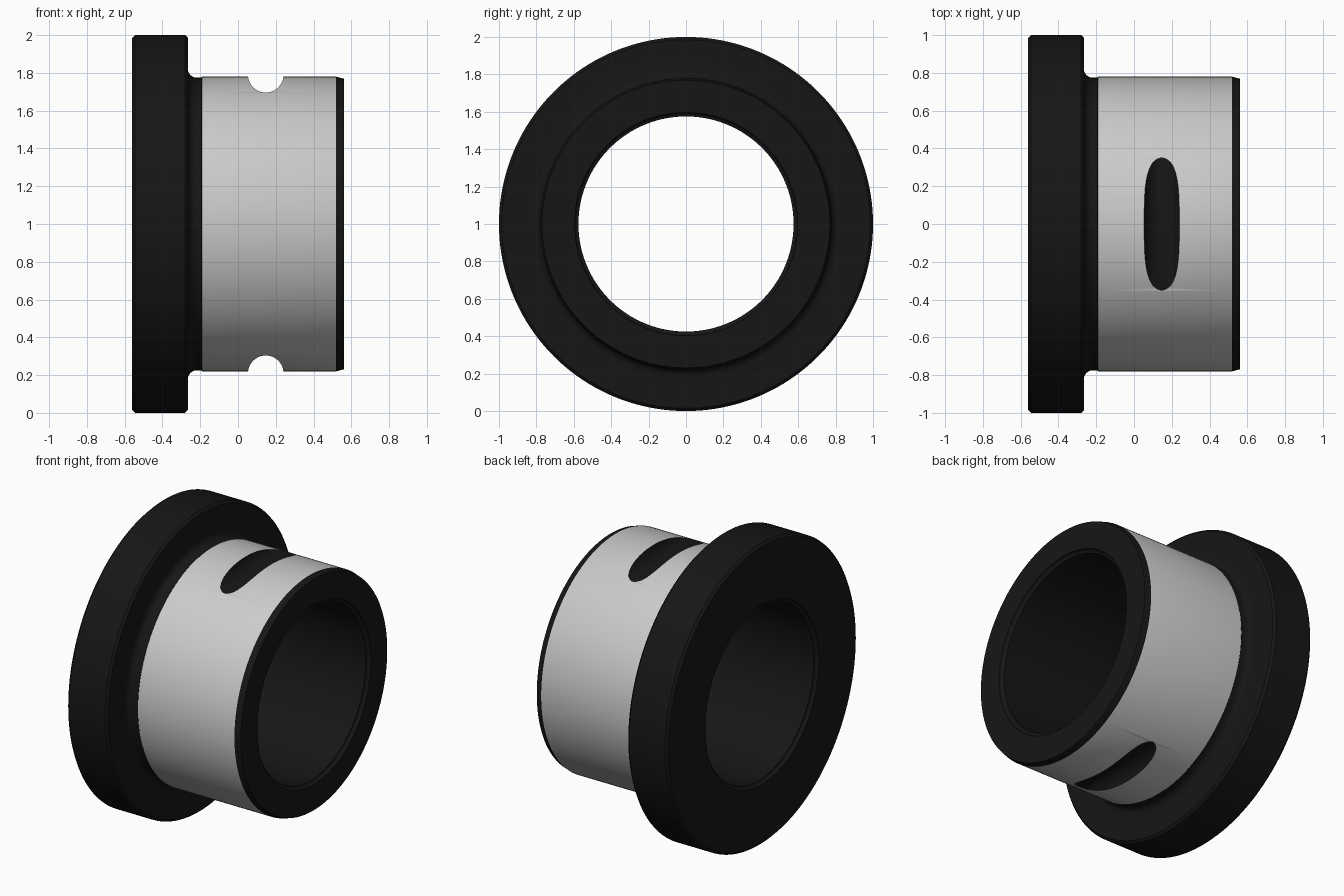
import bpy, bmesh
from math import sin, cos, pi, radians
from mathutils import Matrix, Vector

if "Cube" in bpy.data.objects:
    bpy.data.objects.remove(bpy.data.objects["Cube"])

black = bpy.data.materials.new("black_finish")
black.diffuse_color = (0.008, 0.008, 0.008, 1)
black.use_nodes = True
black.node_tree.nodes["Principled BSDF"].inputs["Base Color"].default_value = black.diffuse_color


def arc(cx, cr, rad, a0, a1, n=6):
    """Points of an arc in the (x, radius) profile plane."""
    return [(cx + rad * cos(radians(a0 + (a1 - a0) * i / n)),
             cr + rad * sin(radians(a0 + (a1 - a0) * i / n))) for i in range(n + 1)]


def lathe(name, profile, grey_span, sides=160):
    """Revolve a closed (x, radius) profile round the x axis at z = 1."""
    bm = bmesh.new()
    rings = [[bm.verts.new((x, r * sin(2 * pi * s / sides), 1 + r * cos(2 * pi * s / sides)))
              for x, r in profile] for s in range(sides)]
    n = len(profile)
    for s in range(sides):
        a, b = rings[s], rings[(s + 1) % sides]
        for i in range(n):
            j = (i + 1) % n
            f = bm.faces.new((a[i], a[j], b[j], b[i]))
            xs = sorted((profile[i][0], profile[j][0]))
            grey = (abs(xs[0] - grey_span[0]) < 1e-4 and abs(xs[1] - grey_span[1]) < 1e-4
                    and profile[i][1] > 0.7)
            f.material_index = 0 if grey else 1
    bmesh.ops.recalc_face_normals(bm, faces=bm.faces)
    me = bpy.data.meshes.new(name)
    bm.to_mesh(me)
    bm.free()
    me.materials.append(None)      # plain grey bearing surface
    me.materials.append(black)
    ob = bpy.data.objects.new(name, me)
    bpy.context.collection.objects.link(ob)
    return ob


# Flange, fillet, ground outer surface, lead-in chamfer and bore
profile = [(-0.56, 0.985), (-0.545, 1.0), (-0.28, 1.0), (-0.265, 0.985)]
profile += arc(-0.22, 0.82, 0.045, 180, 270)
profile += [(-0.195, 0.775), (-0.19, 0.78), (0.52, 0.78), (0.56, 0.769)]
profile += arc(0.56, 0.575, 0.022, 90, 180)
profile += arc(-0.56, 0.575, 0.022, 0, 90)
bushing = lathe("flanged_bushing", profile, (-0.19, 0.52))

# Round cutters for the top and bottom oil slots
bm = bmesh.new()
for z in (0.21, 1.79):
    bmesh.ops.create_cone(bm, cap_ends=True, segments=48, radius1=0.094, radius2=0.094, depth=2,
                          matrix=Matrix.Translation(Vector((0.147, 0, z))) @ Matrix.Rotation(pi / 2, 4, 'X'))
for f in bm.faces:
    f.material_index = 1
cut_mesh = bpy.data.meshes.new("slot_cutters")
bm.to_mesh(cut_mesh)
bm.free()
cut_mesh.materials.append(None)
cut_mesh.materials.append(black)
cutters = bpy.data.objects.new("slot_cutters", cut_mesh)
bpy.context.collection.objects.link(cutters)
cutters.hide_render = True

mod = bushing.modifiers.new("oil_slots", 'BOOLEAN')
mod.operation = 'DIFFERENCE'
mod.solver = 'EXACT'
mod.object = cutters

bpy.context.view_layer.objects.active = bushing
bushing.select_set(True)
bpy.ops.object.modifier_apply(modifier=mod.name)
bpy.data.objects.remove(cutters)
bpy.ops.object.shade_smooth_by_angle(angle=radians(30))
